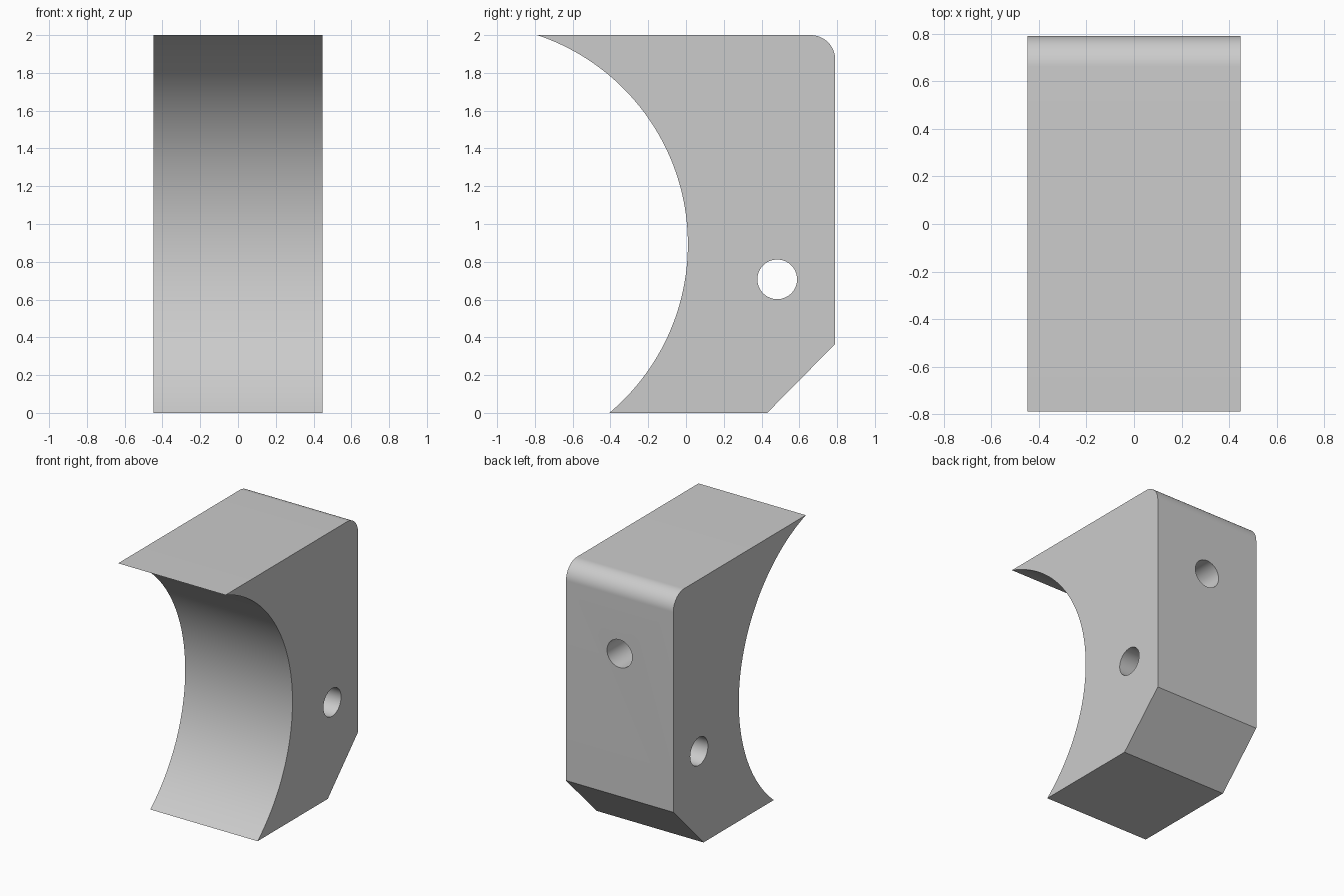
import bpy
import bmesh
import math
from mathutils import Vector

cube = bpy.data.objects.get("Cube")
if cube:
    bpy.data.objects.remove(cube, do_unlink=True)

HALF_WIDTH = 0.447
BACK = 0.79
FILLET = 0.13
HOLE_RADIUS = 0.105

grey = bpy.data.materials.new("plain grey")
grey.use_nodes = True
colour = (0.6, 0.6, 0.6, 1)
grey.diffuse_color = colour
grey.node_tree.nodes["Principled BSDF"].inputs["Base Color"].default_value = colour


def arc(centre, radius, start, end, steps):
    """Points (y, z) along a circular arc."""
    angles = [start + (end - start) * i / steps for i in range(steps + 1)]
    return [(centre[0] + radius * math.cos(a), centre[1] + radius * math.sin(a))
            for a in angles]


def hole_cutter(name, centre, axis, depth):
    """Hidden cylinder used to drill a hole."""
    bpy.ops.mesh.primitive_cylinder_add(
        vertices=64, radius=HOLE_RADIUS, depth=depth, location=centre,
        rotation=Vector(axis).to_track_quat('Z', 'Y').to_euler())
    cutter = bpy.context.object
    cutter.name = name
    cutter.data.materials.append(grey)
    cutter.hide_render = True
    cutter.hide_viewport = True
    return cutter


# Side profile: concave front, flat base, chamfered and rounded back corners
centre_y, centre_z, radius = -1.157, 0.893, 1.167
low = -math.asin(centre_z / radius)
high = math.asin((2 - centre_z) / radius)
profile = arc((centre_y, centre_z), radius, high, low, 96)
profile += [(0.43, 0), (BACK, 0.365)]
profile += arc((BACK - FILLET, 2 - FILLET), FILLET, 0, math.pi / 2, 20)

# Block extruded across the width
bm = bmesh.new()
side = bm.faces.new([bm.verts.new((-HALF_WIDTH, y, z)) for y, z in profile])
extruded = bmesh.ops.extrude_face_region(bm, geom=[side])["geom"]
bmesh.ops.translate(bm, vec=(2 * HALF_WIDTH, 0, 0),
                    verts=[v for v in extruded if isinstance(v, bmesh.types.BMVert)])
bmesh.ops.recalc_face_normals(bm, faces=bm.faces)
mesh = bpy.data.meshes.new("saddle_block")
bm.to_mesh(mesh)
bm.free()
mesh.materials.append(grey)
block = bpy.data.objects.new("saddle_block", mesh)
bpy.context.collection.objects.link(block)

# Through hole across the width, blind hole in the back
cutters = [
    hole_cutter("cross_hole_cutter", (0, 0.483, 0.707), (1, 0, 0), 1.2),
    hole_cutter("back_hole_cutter", (0, BACK, 1.44), (0, 1, 0), 1.0),
]
for cutter in cutters:
    drill = block.modifiers.new(cutter.name, 'BOOLEAN')
    drill.operation = 'DIFFERENCE'
    drill.solver = 'EXACT'
    drill.object = cutter

# Apply the drilling, then smooth the curved walls
bpy.ops.object.select_all(action='DESELECT')
block.select_set(True)
bpy.context.view_layer.objects.active = block
for cutter in cutters:
    bpy.ops.object.modifier_apply(modifier=cutter.name)
    bpy.data.objects.remove(cutter, do_unlink=True)
bpy.ops.object.shade_smooth_by_angle(angle=math.radians(30))
